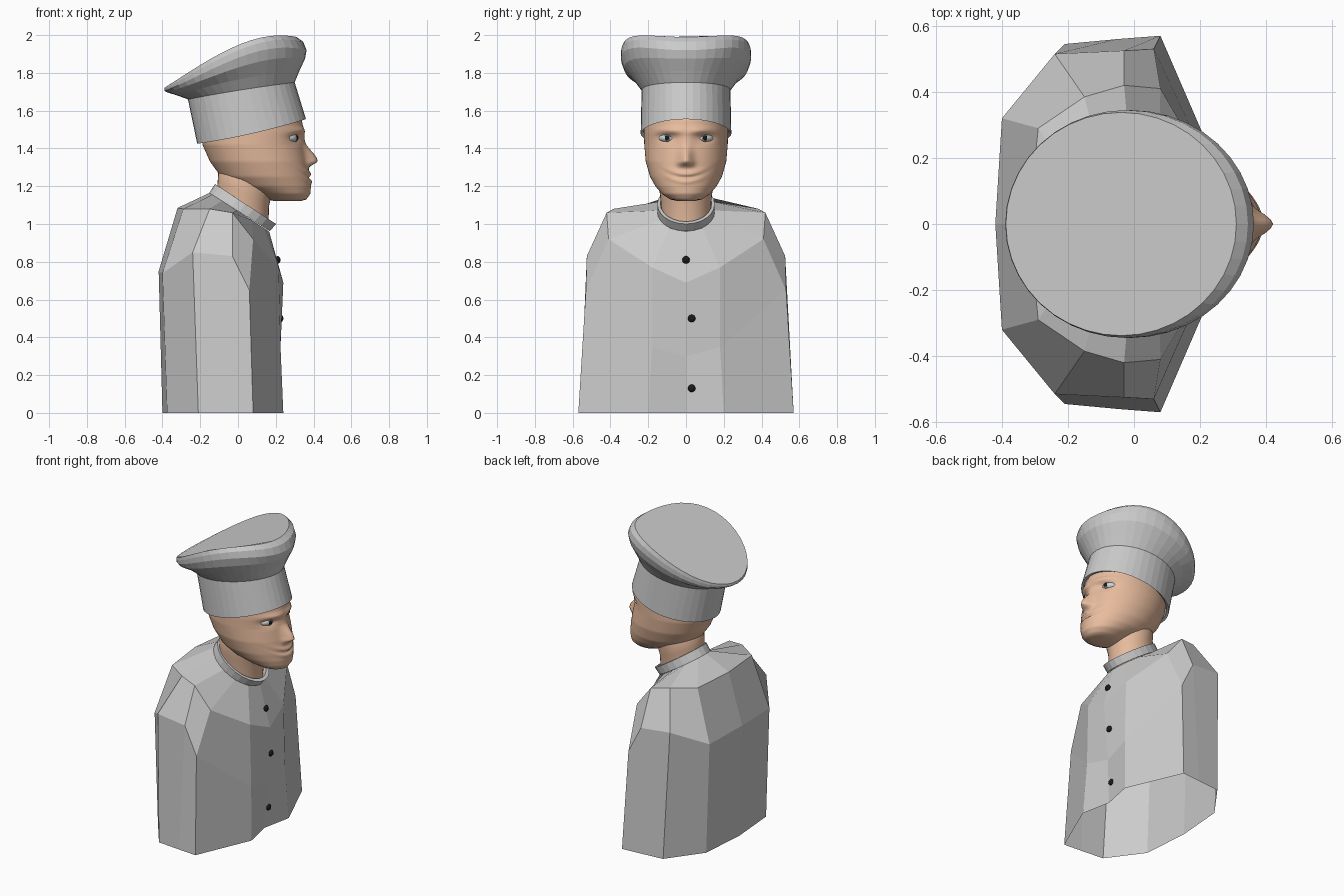
import bpy, bmesh
from math import cos, sin, pi, radians, exp

if "Cube" in bpy.data.objects:
    bpy.data.objects.remove(bpy.data.objects["Cube"])


def material(name, rgb):
    m = bpy.data.materials.new(name)
    m.diffuse_color = (*rgb, 1)
    m.use_nodes = True
    m.node_tree.nodes["Principled BSDF"].inputs["Base Color"].default_value = m.diffuse_color
    return m


SKIN = material("skin", (0.8, 0.5, 0.34))
BLACK = material("black", (0.01, 0.01, 0.01))
EYE = material("eye_white", (0.62, 0.66, 0.68))
IRIS = material("iris", (0.2, 0.23, 0.25))


def loft(name, rings, bottom=False, top=False, mat=None, smooth=False):
    """Skin closed rings of equal length into one mesh."""
    bm = bmesh.new()
    vs = [[bm.verts.new(p) for p in r] for r in rings]
    n = len(rings[0])
    for a, b in zip(vs, vs[1:]):
        for j in range(n):
            k = (j + 1) % n
            bm.faces.new((a[j], a[k], b[k], b[j]))
    if bottom:
        bm.faces.new(vs[0][::-1])
    if top:
        bm.faces.new(vs[-1])
    for f in bm.faces:
        f.smooth = smooth
    me = bpy.data.meshes.new(name)
    bm.to_mesh(me)
    bm.free()
    ob = bpy.data.objects.new(name, me)
    bpy.context.collection.objects.link(ob)
    if mat:
        me.materials.append(mat)
    return ob


def ring(back, front, ry, zfun, n=40):
    """Ellipse from x=back to x=front; height is a function of cos(angle)."""
    cx, rx = (back + front) / 2, (front - back) / 2
    return [(cx + rx * cos(t), ry * sin(t), zfun(cos(t)))
            for t in (2 * pi * i / n for i in range(n))]


def slope(zb, zf, zm=None, k=0.0):
    """Height curve: back, front, optional middle and a cubic bulge."""
    zm = (zb + zf) / 2 if zm is None else zm
    return lambda c: (zm + (zf - zb) / 2 * c + ((zf + zb) / 2 - zm) * c * c
                      + k * (c - c ** 3))


def ball(name, loc, scale, mat, yaw=0.0):
    bpy.ops.mesh.primitive_uv_sphere_add(segments=20, ring_count=12, radius=1,
                                         location=loc, rotation=(0, 0, yaw))
    ob = bpy.context.object
    ob.name = name
    ob.scale = scale
    ob.data.materials.append(mat)
    bpy.ops.object.shade_smooth()
    return ob


# Jacket torso: half-outline columns from front centre to back centre
columns = [
    ((.20, 0, 0), (.21, 0, .30), (.24, 0, .69)),
    ((.24, .20, 0), (.225, .18, .35), (.215, .18, .77)),
    ((.08, .57, 0), (.06, .53, .65), (.08, .41, .92)),
    ((-.05, .56, 0), (-.03, .525, .83), (-.03, .42, 1.06)),
    ((-.21, .545, 0), (-.24, .515, .85), (-.15, .385, 1.08)),
    ((-.375, .32, 0), (-.40, .32, .74), (-.29, .29, 1.08)),
    ((-.40, 0, 0), (-.42, 0, .75), (-.32, 0, 1.085)),
]
neckline = []
for a in (0, 35, 65, 95, 125, 155, 180):
    c, s = cos(radians(a)), sin(radians(a))
    neckline.append((.0075 + .1575 * c, .15 * s, 1.0625 - .1025 * c))
levels = [[col[i] for col in columns] for i in range(3)] + [neckline]
full = [r + [(x, -y, z) for x, y, z in r[-2:0:-1]] for r in levels]
loft("jacket", full)

# Stand-up collar, tilted forward
loft("collar", [
    ring(-.152, .168, .152, slope(1.165, .962), 24),
    ring(-.122, .202, .152, slope(1.212, 1.0), 24),
    ring(-.108, .182, .136, slope(1.203, 1.013), 24),
    ring(-.135, .15, .136, slope(1.155, .975), 24)])

# Jacket buttons
for i, p in enumerate([(.21, 0, .81), (.225, .03, .5), (.207, .03, .13)]):
    ball(f"button_{i + 1}", p, (.015, .02, .02), BLACK)

# Neck
loft("neck", [
    ring(-.115, .16, .13, slope(1.16, .98), 32),
    ring(-.108, .165, .138, slope(1.22, 1.10), 32),
    ring(-.105, .18, .148, slope(1.27, 1.16), 32),
    ring(-.08, .2, .14, slope(1.32, 1.22), 32)], mat=SKIN, smooth=True)

# Head: height, back x, front x, half width
profile = [
    (1.122, .19, .335, .045), (1.13, .16, .362, .085), (1.16, .09, .383, .128),
    (1.20, -.02, .386, .162), (1.25, -.09, .378, .19), (1.33, -.148, .365, .213),
    (1.42, -.188, .345, .221), (1.48, -.197, .35, .222), (1.55, -.19, .338, .222),
    (1.62, -.16, .30, .20)]


def sample(z):
    for a, b in zip(profile, profile[1:]):
        if z <= b[0]:
            t = (z - a[0]) / (b[0] - a[0])
            return [p + (q - p) * t for p, q in zip(a[1:], b[1:])]
    return profile[-1][1:]


def bump(d, w):
    return exp(-(d / w) ** 2)


def face_offset(y, z):
    """Nose, lips, brow and eye sockets pushed along x."""
    ay = abs(y)
    d = .058 * bump(z - 1.335, .075 if z > 1.335 else .025) * bump(y, .032)
    d += .012 * bump(ay - .03, .014) * bump(z - 1.32, .018)
    mz = z - 1.245 - 2.5 * y * y
    m = bump(y, .085)
    d += m * (.012 * bump(mz - .02, .014) + .010 * bump(mz + .02, .014)
              - .008 * bump(mz, .007))
    d += .014 * bump(z - 1.495, .018) * bump(ay - .08, .07)
    d -= .022 * bump(ay - .1, .05) * bump(z - 1.455, .025)
    return d


rings = []
steps = 64
for i in range(steps + 1):
    z = 1.122 + (1.62 - 1.122) * i / steps
    back, front, w = sample(z)
    r = ring(back, front, w, lambda c: z, 96)
    mid = (back + front) / 2
    rings.append([(x + (face_offset(y, z) if x > mid + .04 else 0), y, zz)
                  for x, y, zz in r])
loft("head", rings, True, True, SKIN, True)

# Eyes, one per side
for side, s in (("left", 1), ("right", -1)):
    yaw = s * radians(28)
    ball(f"{side}_eye", (.279, s * .098, 1.455), (.034, .05, .025), EYE, yaw)
    ball(f"{side}_iris", (.305, s * .1, 1.456), (.009, .021, .021), IRIS, yaw)
    ball(f"{side}_pupil", (.311, s * .101, 1.456), (.007, .013, .013), BLACK, yaw)

# Hat: turned-in brim, straight band, flared puff and slanted flat top
loft("hat", [
    ring(-.195, .338, .222, slope(1.47, 1.59)),
    ring(-.200, .343, .226, slope(1.43, 1.557)),
    ring(-.216, .360, .240, slope(1.425, 1.555, 1.478)),
    ring(-.265, .300, .235, slope(1.66, 1.75, 1.71)),
    ring(-.320, .325, .275, slope(1.68, 1.81, 1.765)),
    ring(-.375, .355, .328, slope(1.697, 1.875, 1.825, .03)),
    ring(-.388, .363, .345, slope(1.704, 1.92, 1.875, .04)),
    ring(-.390, .345, .345, slope(1.713, 1.965, 1.91, .035)),
    ring(-.388, .310, .338, slope(1.722, 1.99, 1.93, .03))], top=True)
